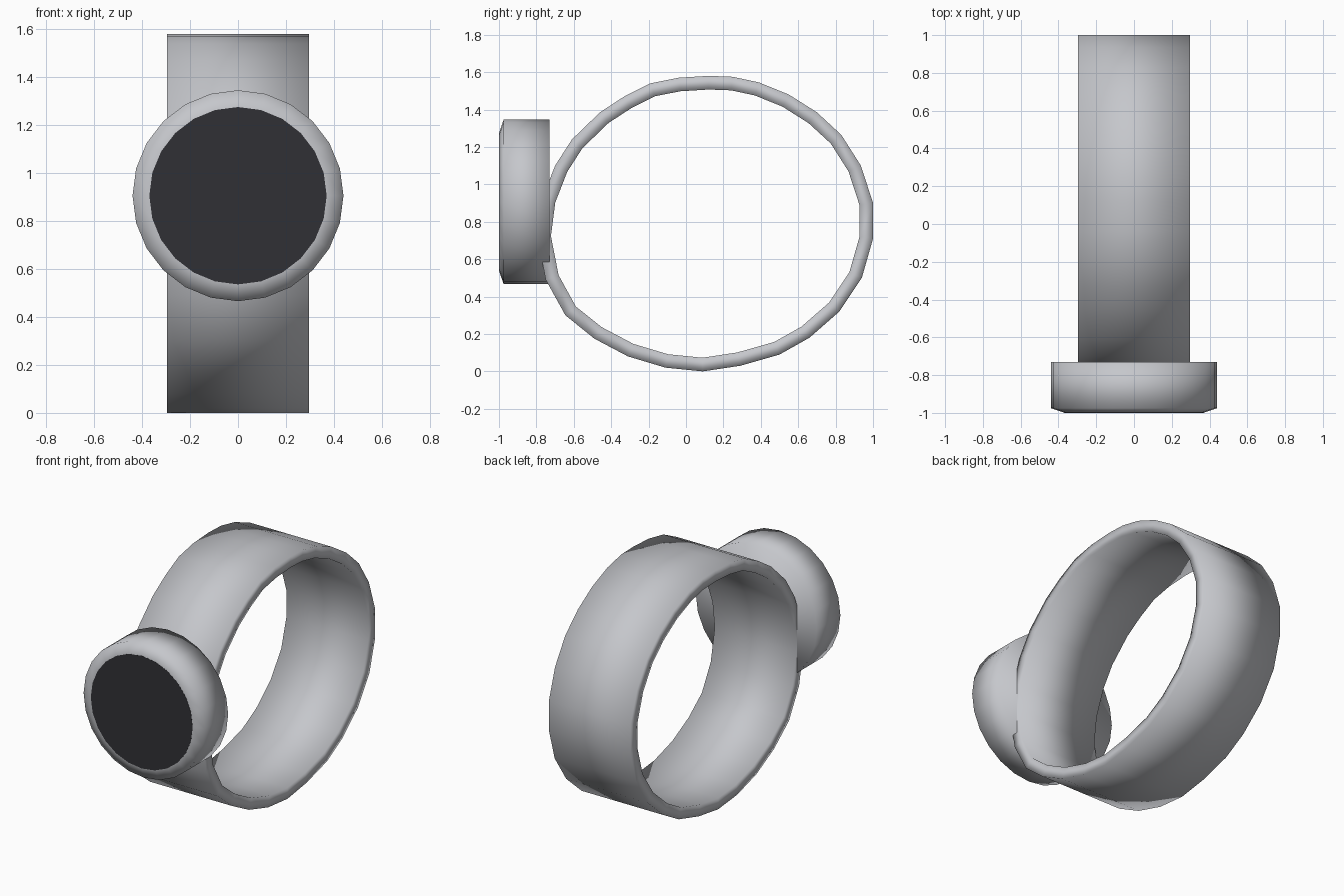
import bpy, bmesh
from math import sin, cos, tau
from mathutils import Vector

cube = bpy.data.objects.get("Cube")
if cube:
    bpy.data.objects.remove(cube)


def material(name, rgb):
    mat = bpy.data.materials.new(name)
    mat.use_nodes = True
    mat.diffuse_color = (*rgb, 1)
    mat.node_tree.nodes["Principled BSDF"].inputs["Base Color"].default_value = (*rgb, 1)
    return mat


def finish(bm, name, mat, smooth=True):
    bmesh.ops.recalc_face_normals(bm, faces=bm.faces)
    for face in bm.faces:
        face.smooth = smooth
    mesh = bpy.data.meshes.new(name)
    bm.to_mesh(mesh)
    bm.free()
    mesh.materials.append(mat)
    obj = bpy.data.objects.new(name, mesh)
    bpy.context.collection.objects.link(obj)
    return obj


def bridge(bm, a, b):
    for i in range(len(a)):
        j = (i + 1) % len(a)
        bm.faces.new((a[i], a[j], b[j], b[i]))


grey = material("light grey", (0.56, 0.57, 0.6))
black = material("dark glass", (0.03, 0.03, 0.036))

# Band: outer outline in y, z, thickened inwards and swept across x
OUTLINE = [(0.12, 1.58), (0.25, 1.575), (0.39, 1.545), (0.55, 1.48), (0.7, 1.385),
           (0.83, 1.265), (0.935, 1.1), (1, 0.9), (1, 0.71), (0.94, 0.5),
           (0.82, 0.32), (0.66, 0.18), (0.5, 0.09), (0.29, 0.03), (0.09, 0),
           (-0.11, 0.02), (-0.31, 0.08), (-0.49, 0.175), (-0.645, 0.3), (-0.75, 0.49),
           (-0.795, 0.72), (-0.77, 0.92), (-0.7, 1.1), (-0.61, 1.24), (-0.46, 1.385),
           (-0.33, 1.47), (-0.19, 1.54), (-0.04, 1.57)]
HALF_WIDTH, THICKNESS = 0.297, 0.073
outer = [Vector(p) for p in OUTLINE]
inner = []
for i, p in enumerate(outer):
    along = outer[(i + 1) % len(outer)] - outer[i - 1]
    inner.append(p + Vector((along.y, -along.x)).normalized() * THICKNESS)

bm = bmesh.new()
loops = [[bm.verts.new((x, p.x, p.y)) for p in pts]
         for x, pts in ((-HALF_WIDTH, outer), (HALF_WIDTH, outer),
                        (HALF_WIDTH, inner), (-HALF_WIDTH, inner))]
for k in range(4):
    bridge(bm, loops[k], loops[(k + 1) % 4])
finish(bm, "band", grey)

# Round case with a chamfered front, and the dark face that closes it
SIDES, CENTRE_Z = 24, 0.906


def ring(bm, radius, y):
    return [bm.verts.new((radius * cos(tau * i / SIDES), y,
                          CENTRE_Z + radius * sin(tau * i / SIDES))) for i in range(SIDES)]


bm = bmesh.new()
back, shoulder, lip = ring(bm, 0.44, -0.73), ring(bm, 0.44, -0.975), ring(bm, 0.37, -0.999)
bridge(bm, back, shoulder)
bridge(bm, shoulder, lip)
bm.faces.new(back)
bm.faces.new(lip)
finish(bm, "case", grey)

bm = bmesh.new()
face_edge, face_front = ring(bm, 0.37, -0.996), ring(bm, 0.37, -1)
bridge(bm, face_edge, face_front)
bm.faces.new(face_front)
bm.faces.new(face_edge)
finish(bm, "face", black, smooth=False)
